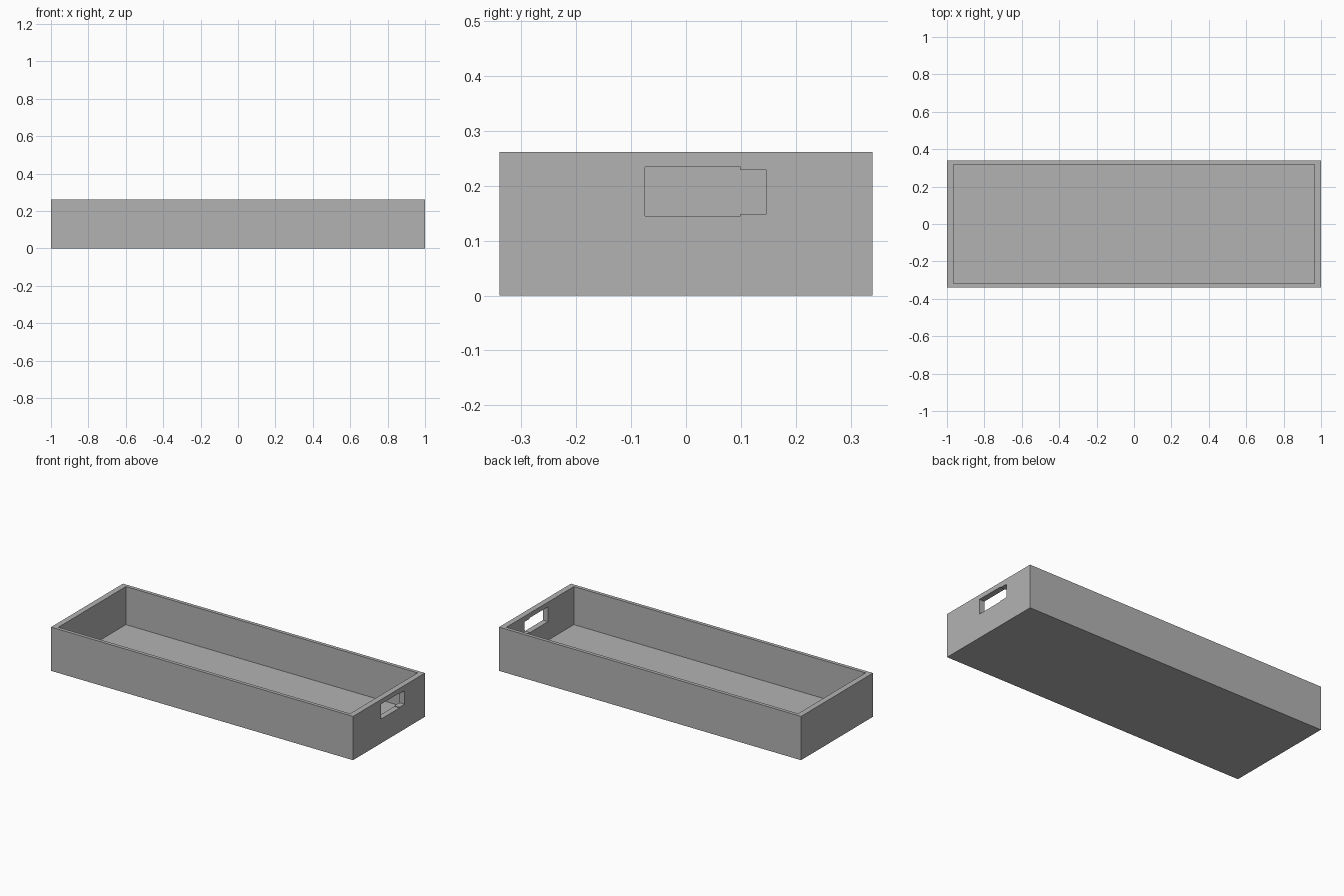
import bpy
import bmesh

cube = bpy.data.objects.get("Cube")
if cube:
    bpy.data.objects.remove(cube, do_unlink=True)

LENGTH, WIDTH, HEIGHT = 2.0, 0.68, 0.262
END_WALL, SIDE_WALL, FLOOR = 0.034, 0.021, 0.034

grey = bpy.data.materials.new("plain grey")
grey.use_nodes = True
grey.diffuse_color = (0.45, 0.45, 0.45, 1)
grey.node_tree.nodes["Principled BSDF"].inputs["Base Color"].default_value = grey.diffuse_color


def prism(name, profile, direction):
    """Extrude a closed outline of 3D points along a direction."""
    bm = bmesh.new()
    face = bm.faces.new([bm.verts.new(p) for p in profile])
    new = bmesh.ops.extrude_face_region(bm, geom=[face])["geom"]
    verts = [g for g in new if isinstance(g, bmesh.types.BMVert)]
    bmesh.ops.translate(bm, verts=verts, vec=direction)
    bmesh.ops.recalc_face_normals(bm, faces=bm.faces)
    mesh = bpy.data.meshes.new(name)
    bm.to_mesh(mesh)
    bm.free()
    mesh.materials.append(grey)
    obj = bpy.data.objects.new(name, mesh)
    bpy.context.collection.objects.link(obj)
    return obj


def rectangle(x, y, z):
    return [(-x, -y, z), (x, -y, z), (x, y, z), (-x, y, z)]


# Tray body
tray = prism("tray", rectangle(LENGTH / 2, WIDTH / 2, 0), (0, 0, HEIGHT))

# Open inside of the tray
inside = prism("inside_cutter",
               rectangle(LENGTH / 2 - END_WALL, WIDTH / 2 - SIDE_WALL, FLOOR),
               (0, 0, HEIGHT))

# Stepped handle opening through the left end wall
outline = [(-0.075, 0.145), (0.099, 0.145), (0.099, 0.149), (0.147, 0.149),
           (0.147, 0.229), (0.099, 0.229), (0.099, 0.234), (-0.075, 0.234)]
handle = prism("handle_cutter", [(0.9, y, z) for y, z in outline], (0.2, 0, 0))

for cutter in (inside, handle):
    mod = tray.modifiers.new(cutter.name, "BOOLEAN")
    mod.operation = "DIFFERENCE"
    mod.solver = "EXACT"
    mod.object = cutter

# Apply the cuts and remove the cutters
bpy.context.view_layer.objects.active = tray
for name in [m.name for m in tray.modifiers]:
    bpy.ops.object.modifier_apply(modifier=name)
for cutter in (inside, handle):
    bpy.data.objects.remove(cutter, do_unlink=True)
